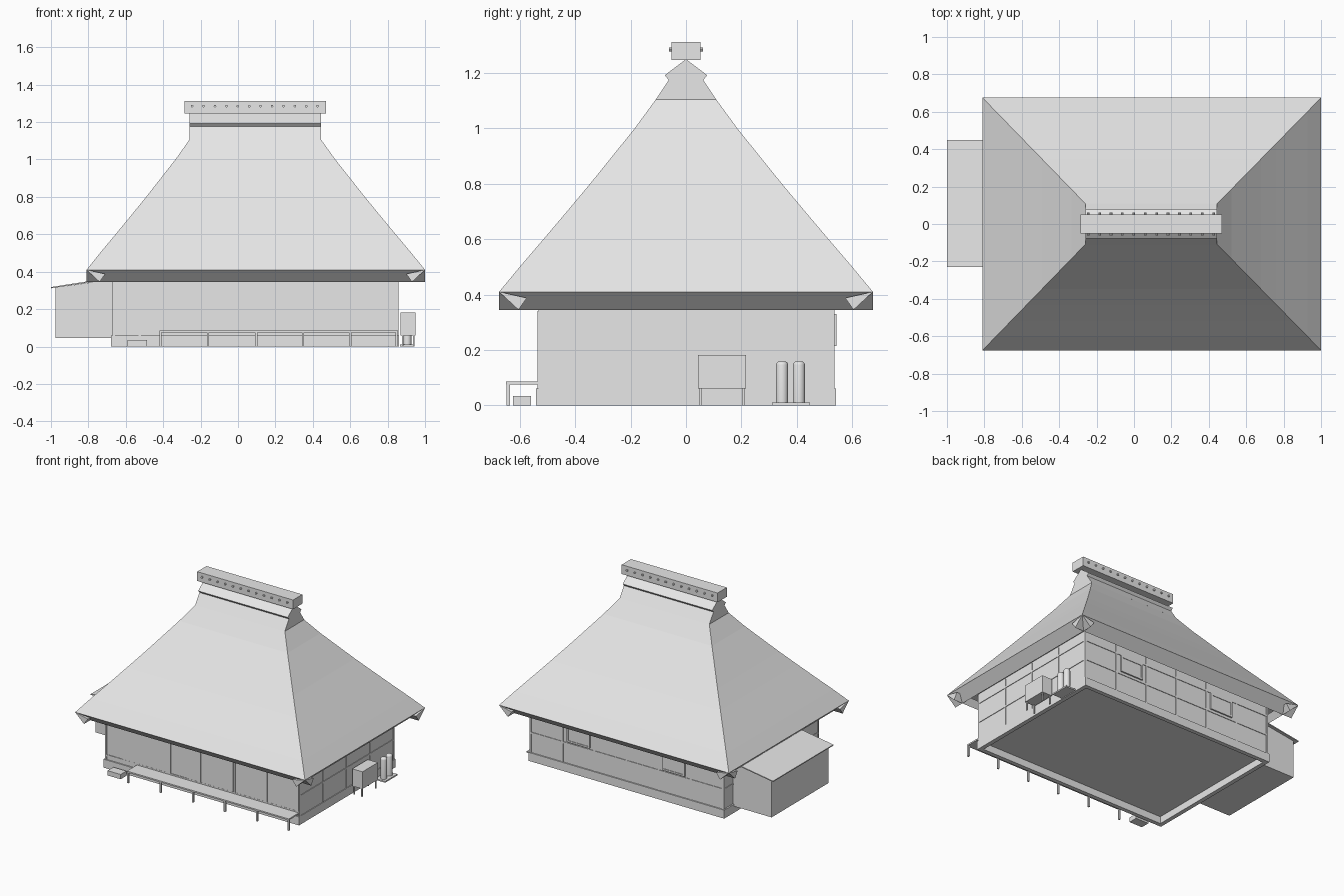
import bpy, bmesh, math
from mathutils import Vector

old = bpy.data.objects.get("Cube")
if old:
    bpy.data.objects.remove(old, do_unlink=True)

# One plain grey for the whole building
grey = bpy.data.materials.new("plain_grey")
grey.use_nodes = True
grey.diffuse_color = (0.8, 0.8, 0.8, 1)
grey.node_tree.nodes["Principled BSDF"].inputs["Base Color"].default_value = (0.8, 0.8, 0.8, 1)


def finish(name, bm):
    bmesh.ops.recalc_face_normals(bm, faces=bm.faces)
    mesh = bpy.data.meshes.new(name)
    bm.to_mesh(mesh)
    bm.free()
    mesh.materials.append(grey)
    obj = bpy.data.objects.new(name, mesh)
    bpy.context.collection.objects.link(obj)
    return obj


def add_box(bm, x, y, z):
    verts = bmesh.ops.create_cube(bm, size=1)["verts"]
    for v in verts:
        v.co = Vector([(r[0] + r[1]) / 2 + c * (r[1] - r[0]) for r, c in zip((x, y, z), v.co)])


def boxes(name, items):
    bm = bmesh.new()
    for x, y, z in items:
        add_box(bm, x, y, z)
    return finish(name, bm)


def prism(name, profile, axis, lo, hi):
    # Extrude a (horizontal, z) profile along the x or y axis
    bm = bmesh.new()
    place = (lambda p, t: (t, p[0], p[1])) if axis == "x" else (lambda p, t: (p[0], t, p[1]))
    a = [bm.verts.new(place(p, lo)) for p in profile]
    b = [bm.verts.new(place(p, hi)) for p in profile]
    bm.faces.new(a)
    bm.faces.new(b[::-1])
    n = len(a)
    for i in range(n):
        j = (i + 1) % n
        bm.faces.new((a[i], a[j], b[j], b[i]))
    return finish(name, bm)


X0, X1, Y = -0.81, 1.0, 0.675        # eave rectangle
W0, W1, WY = -0.67, 0.855, 0.533     # wall rectangle
G0, G1 = -0.26, 0.445                # gable ends

# Thatched hip roof, gently flared towards the eaves
bm = bmesh.new()
rings = []
for z, inset in ((0.41, 0), (0.5, 0.073), (0.6, 0.157), (0.7, 0.24), (0.8, 0.322),
                 (0.9, 0.401), (1.0, 0.48), (1.105, 0.555)):
    a, b, c = X0 + inset * 0.991, X1 - inset, Y - inset * 1.02
    rings.append([bm.verts.new(p) for p in ((a, -c, z), (b, -c, z), (b, c, z), (a, c, z))])
for low, high in zip(rings, rings[1:]):
    for i in range(4):
        j = (i + 1) % 4
        bm.faces.new((low[i], low[j], high[j], high[i]))
bm.faces.new(rings[0])
bm.faces.new(rings[-1])
finish("thatched_roof", bm)

# Gable top with its wider ridge cap
prism("roof_gable", [(-0.109, 1.105), (-0.062, 1.175), (-0.077, 1.192), (0, 1.25),
                     (0.077, 1.192), (0.062, 1.175), (0.109, 1.105)], "x", G0, G1)

# Triangular eave beams, each running right through to the corners
section = ((0, 0.41), (0.07, 0.345), (0.1, 0.388))
for name, edge, s in (("eave_front", -Y, 1), ("eave_back", Y, -1)):
    prism(name, [(edge + s * d, z) for d, z in section], "x", X0, X1)
for name, edge, s in (("eave_right", X0, 1), ("eave_left", X1, -1)):
    prism(name, [(edge + s * d, z) for d, z in section], "y", -Y, Y)

# Ridge box with a row of pegs on both sides
boxes("ridge_box", [((-0.285, 0.47), (-0.052, 0.052), (1.247, 1.313))])
bm = bmesh.new()
for i in range(12):
    for s in (-1, 1):
        made = bmesh.ops.create_cone(bm, cap_ends=True, segments=8, radius1=0.007,
                                     radius2=0.007, depth=0.014)["verts"]
        for v in made:
            v.co = Vector((-0.245 + i * 0.061 + v.co.x, s * 0.054 + v.co.z, 1.285 + v.co.y))
finish("ridge_pegs", bm)

# Hollow foundation, raised floor and walls
F0, F1, FY, t = -0.68, 0.86, 0.542, 0.03
boxes("foundation", [((F0, F1), (-FY, -FY + t), (0, 0.06)), ((F0, F1), (FY - t, FY), (0, 0.06)),
                     ((F0, F0 + t), (-FY + t, FY - t), (0, 0.06)),
                     ((F1 - t, F1), (-FY + t, FY - t), (0, 0.06))])
boxes("house_walls", [((W0, W1), (-WY, WY), (0.05, 0.409))])

# Timber posts and rails on the walls
w, d = 0.006, 0.004
posts = [W0 + w + i * (W1 - W0 - 2 * w) / 6 for i in range(7)]
boxes("back_timbers", [((x - w, x + w), (WY, WY + d), (0.06, 0.4)) for x in posts]
      + [((W0, W1), (WY, WY + d), (z - w, z + w)) for z in (0.2, 0.34)])
side = [-WY + w + i * (2 * WY - 2 * w) / 4 for i in range(5)]
for name, wall, s in (("left_timbers", W1, 1), ("right_timbers", W0, -1)):
    span = tuple(sorted((wall, wall + s * d)))
    boxes(name, [(span, (y - w, y + w), (0.06, 0.4)) for y in side]
          + [(span, (-WY, WY), (z - w, z + w)) for z in (0.2, 0.34)])

# Front posts, lintel, sill and sliding panels
bays = [-0.415, -0.16, 0.097, 0.347, 0.6, 0.848]
boxes("front_timbers", [((x - w, x + w), (-WY - d, -WY), (0.06, 0.34)) for x in bays + [W0 + w, -0.525]]
      + [((W0, W1), (-WY - d, -WY), (z - w, z + w)) for z in (0.334, 0.09)])
boxes("front_panels", [((a, b), (-WY - 0.003, -WY), (0.09, 0.325)) for a, b in
                       ((-0.52, -0.42), (-0.405, -0.17), (-0.035, 0.08), (0.105, 0.337),
                        (0.357, 0.59), (0.61, 0.84))])

# Framed windows on the back wall
for name, x in (("back_window_left", 0.47), ("back_window_right", -0.28)):
    a, b, f = x - 0.09, x + 0.09, 0.012
    out = (WY, WY + 0.01)
    boxes(name, [((a, b), out, (0.215, 0.215 + f)), ((a, b), out, (0.33 - f, 0.33)),
                 ((a, a + f), out, (0.215 + f, 0.33 - f)), ((b - f, b), out, (0.215 + f, 0.33 - f)),
                 ((a + f, b - f), (WY, WY + 0.006), (0.215 + f, 0.33 - f))])

# Lean-to room with a thin sloping roof
prism("side_room", [(-0.975, 0.045), (W0, 0.045), (W0, 0.36), (-0.975, 0.315)], "y", -0.21, 0.43)
prism("side_room_roof", [(-1.0, 0.311), (W0, 0.362), (W0, 0.369), (-1.0, 0.318)], "y", -0.23, 0.45)

# Veranda deck on slim posts, with a step
boxes("veranda_deck", [((-0.42, W1), (-0.65, -WY), (0.076, 0.086))])
boxes("veranda_posts", [((x - w, x + w), (-0.648, -0.636), (0, 0.077)) for x in bays])
boxes("front_step", [((-0.59, -0.487), (-0.625, -0.56), (0, 0.034))])

# Outdoor unit on legs
boxes("outdoor_unit", [((0.87, 0.95), (0.043, 0.217), (0.06, 0.182))])
boxes("outdoor_unit_legs", [((x - 0.004, x + 0.004), (y - 0.004, y + 0.004), (0, 0.061))
                            for x in (0.88, 0.94) for y in (0.052, 0.208)])

# Two gas bottles on a plinth
boxes("bottle_plinth", [((0.865, 0.942), (0.31, 0.447), (0, 0.01))])
for name, y in (("gas_bottle_front", 0.347), ("gas_bottle_back", 0.408)):
    bm = bmesh.new()
    made = bmesh.ops.create_cone(bm, cap_ends=True, segments=20, radius1=0.022, radius2=0.022,
                                 depth=0.15)["verts"]
    bmesh.ops.translate(bm, verts=made, vec=(0.905, y, 0.084))
    rim = [e for e in bm.edges if all(v.co.z > 0.15 for v in e.verts)]
    bmesh.ops.bevel(bm, geom=rim, offset=0.013, segments=3, affect="EDGES", profile=0.5)
    bottle = finish(name, bm)
    bpy.ops.object.select_all(action="DESELECT")
    bottle.select_set(True)
    bpy.context.view_layer.objects.active = bottle
    bpy.ops.object.shade_smooth_by_angle(angle=math.radians(40))
